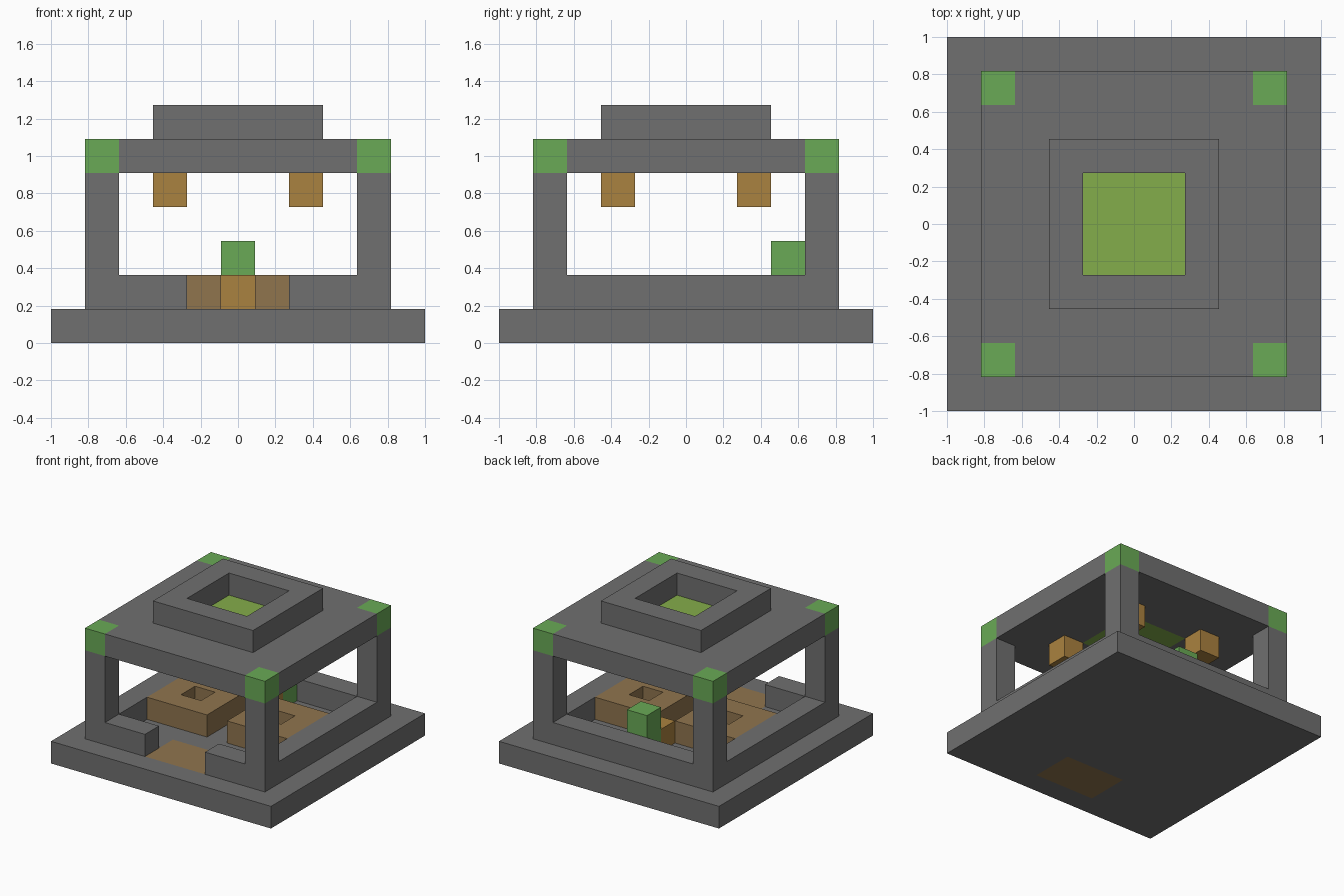
import bpy
import bmesh
from mathutils import Vector

cube = bpy.data.objects.get("Cube")
if cube:
    bpy.data.objects.remove(cube)

U = 2 / 11  # the whole pavilion sits on an 11-cell square module


def material(name, rgb):
    mat = bpy.data.materials.new(name)
    mat.use_nodes = True
    mat.diffuse_color = (*rgb, 1)
    mat.node_tree.nodes["Principled BSDF"].inputs["Base Color"].default_value = (*rgb, 1)
    return mat


STONE = material("grey_stone", (0.16, 0.16, 0.16))
GREEN = material("leaf_green", (0.144, 0.402, 0.093))
LIME = material("lime_glass", (0.231, 0.418, 0.07))
AMBER = material("amber_wood", (0.402, 0.223, 0.05))
BROWN = material("brown_wood", (0.279, 0.178, 0.076))


def block(name, mat, xs, ys, zs, keep=lambda x, y: True):
    """Closed flat-sided block over inclusive cell ranges, less the cells that keep rejects."""
    cells = {(x, y) for x in range(xs[0], xs[1] + 1)
             for y in range(ys[0], ys[1] + 1) if keep(x, y)}
    bm = bmesh.new()
    # Plan outline, one quad per cell, then merged into large flat faces
    for x, y in cells:
        corners = [(-.5, -.5), (.5, -.5), (.5, .5), (-.5, .5)]
        bm.faces.new([bm.verts.new(((x + a) * U, (y + b) * U, zs[0] * U))
                      for a, b in corners])
    bmesh.ops.remove_doubles(bm, verts=bm.verts, dist=0.001)
    # Raise the plan to its full height
    raised = bmesh.ops.extrude_face_region(bm, geom=bm.faces[:], use_keep_orig=True)
    top = [v for v in raised["geom"] if isinstance(v, bmesh.types.BMVert)]
    bmesh.ops.translate(bm, verts=top, vec=Vector((0, 0, (zs[1] - zs[0]) * U)))
    bmesh.ops.recalc_face_normals(bm, faces=bm.faces)
    bmesh.ops.dissolve_limit(bm, angle_limit=0.02, verts=bm.verts, edges=bm.edges)
    mesh = bpy.data.meshes.new(name)
    bm.to_mesh(mesh)
    bm.free()
    mesh.materials.append(mat)
    obj = bpy.data.objects.new(name, mesh)
    bpy.context.collection.objects.link(obj)
    return obj


def is_mat(x, y):
    return abs(x) <= 1 and -4 <= y <= -3


def ring(radius):
    return lambda x, y: max(abs(x), abs(y)) >= radius


# Base with the inlaid entrance mat
block("base", STONE, (-5, 5), (-5, 5), (0, 1), lambda x, y: not is_mat(x, y))
block("entrance_mat", BROWN, (-1, 1), (-4, -3), (0, 1))

# Low wall, open at the front
block("low_wall", STONE, (-4, 4), (-4, 4), (1, 2),
      lambda x, y: ring(4)(x, y) and not is_mat(x, y))

# Roof, skylight and raised roof rim
block("roof", STONE, (-4, 4), (-4, 4), (5, 6),
      lambda x, y: ring(2)(x, y) and not (abs(x) == 4 and abs(y) == 4))
block("skylight", LIME, (-1, 1), (-1, 1), (5, 6))
block("roof_rim", STONE, (-2, 2), (-2, 2), (6, 7), ring(2))

# Posts, green roof corners and hanging lamps
for sx, side in ((-1, "right"), (1, "left")):
    for sy, end in ((-1, "front"), (1, "back")):
        tag = f"{end}_{side}"
        px, py = (4 * sx, 4 * sx), (4 * sy, 4 * sy)
        block(f"post_{tag}", STONE, px, py, (2, 5))
        block(f"roof_corner_{tag}", GREEN, px, py, (5, 6))
        block(f"lamp_{tag}", AMBER, (2 * sx, 2 * sx), (2 * sy, 2 * sy), (4, 5))

    # Square table with an open centre on each side
    block(f"table_{side}", BROWN, (2 * sx - 1, 2 * sx + 1), (-1, 1), (1, 2),
          lambda x, y, c=2 * sx: (x, y) != (c, 0))

# Seat with a tall back
block("seat", AMBER, (0, 0), (2, 2), (1, 2))
block("seat_back", GREEN, (0, 0), (3, 3), (1, 3))
